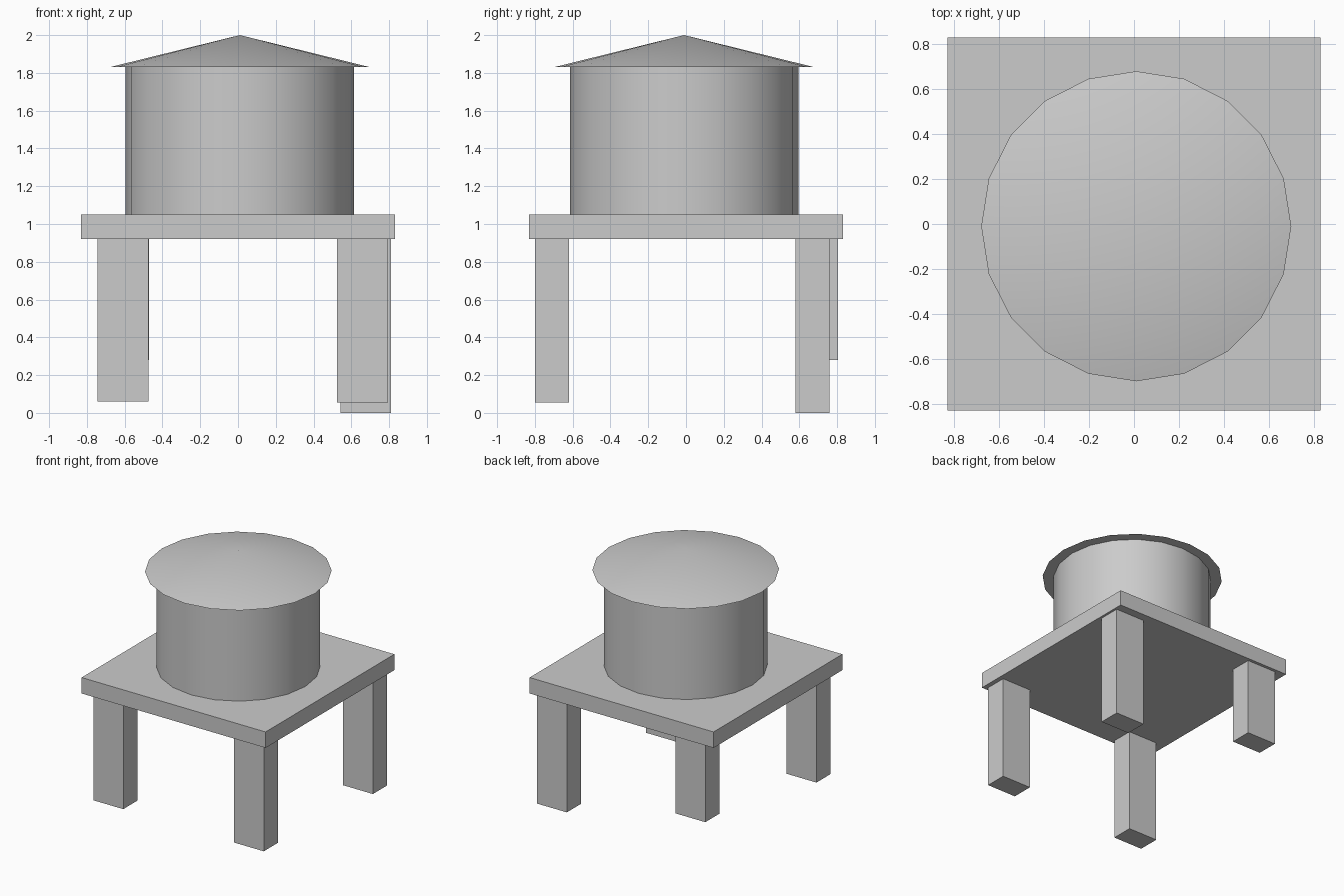
import bpy

if "Cube" in bpy.data.objects:
    bpy.data.objects.remove(bpy.data.objects["Cube"])

SIDES = 20
CX, CY = 0.01, -0.01  # tank axis


def box(name, x, y, z):
    """Box from (min, max) ranges on each axis."""
    ranges = (x, y, z)
    bpy.ops.mesh.primitive_cube_add(size=1, location=[(a + b) / 2 for a, b in ranges])
    obj = bpy.context.object
    obj.name = name
    obj.scale = [b - a for a, b in ranges]
    bpy.ops.object.transform_apply(location=False, rotation=False, scale=True)


def round_part(name, r_bottom, r_top, z0, z1):
    """20-sided cylinder or cone with a corner on the +y and +x axes."""
    bpy.ops.mesh.primitive_cone_add(vertices=SIDES, radius1=r_bottom, radius2=r_top,
                                    depth=z1 - z0, location=(CX, CY, (z0 + z1) / 2))
    bpy.context.object.name = name
    bpy.ops.object.shade_smooth_by_angle()


# Square platform
box("platform", (-0.83, 0.83), (-0.83, 0.83), (0.92, 1.05))

# Legs of uneven length: left edge, front edge, foot height
LEG_W, LEG_D = 0.268, 0.18
for name, x, y, foot in (
    ("front_left_leg", -0.743, -0.80, 0.06),
    ("front_right_leg", 0.525, -0.80, 0.055),
    ("back_left_leg", -0.738, 0.625, 0.28),
    ("back_right_leg", 0.543, 0.58, 0.0),
):
    box(name, (x, x + LEG_W), (y, y + LEG_D), (foot, 0.92))

# Tank and conical roof
round_part("tank", 0.605, 0.605, 1.05, 1.83)
round_part("roof", 0.69, 0.0, 1.83, 2.0)
